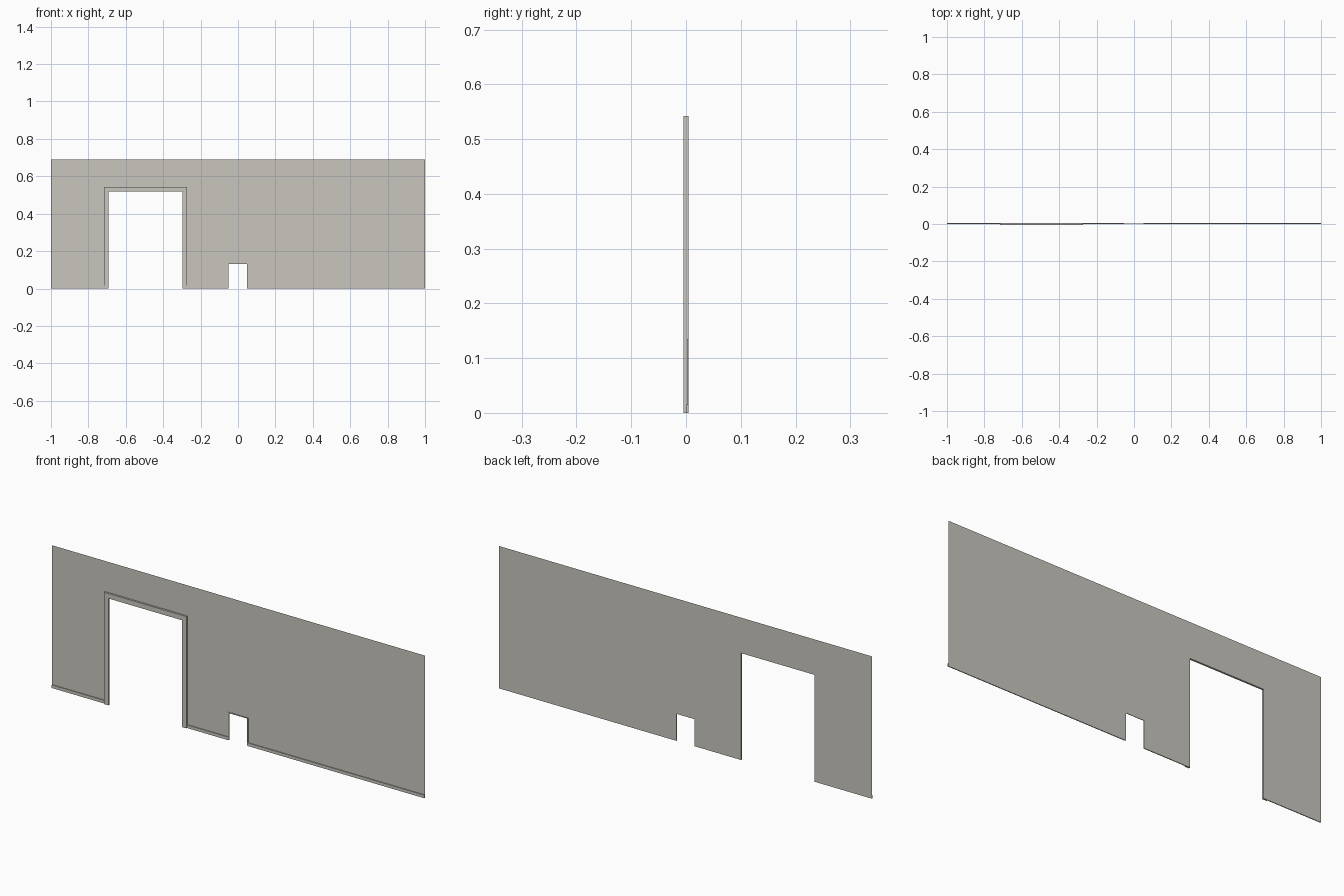
import bpy, bmesh

if "Cube" in bpy.data.objects:
    bpy.data.objects.remove(bpy.data.objects["Cube"])

BACK = 0.0045      # plane of the wall sheet
WALL_TOP = 0.69
DOOR = (-0.692, -0.298, 0.518)    # left, right, top of the openings
HOLE = (-0.05, 0.048, 0.131)

plaster = bpy.data.materials.new("warm grey plaster")
plaster.diffuse_color = (0.584, 0.565, 0.515, 1)
plaster.use_nodes = True
plaster.node_tree.nodes["Principled BSDF"].inputs["Base Color"].default_value = plaster.diffuse_color


def finish(name, bm):
    me = bpy.data.meshes.new(name)
    bm.to_mesh(me)
    bm.free()
    me.materials.append(plaster)
    ob = bpy.data.objects.new(name, me)
    bpy.context.collection.objects.link(ob)
    return ob


def outline_face(bm, outline, y):
    return bm.faces.new([bm.verts.new((x, y, z)) for x, z in outline])


def raised(name, outline, front):
    """Raised moulding: front face and rims, open against the wall."""
    bm = bmesh.new()
    face = outline_face(bm, outline, front)
    ext = bmesh.ops.extrude_edge_only(bm, edges=face.edges[:])
    verts = [v for v in ext["geom"] if isinstance(v, bmesh.types.BMVert)]
    bmesh.ops.translate(bm, verts=verts, vec=(0, BACK - front, 0))
    bmesh.ops.recalc_face_normals(bm, faces=bm.faces[:])
    if face.normal.y > 0:
        bmesh.ops.reverse_faces(bm, faces=bm.faces[:])
    return finish(name, bm)


def notch(opening):
    l, r, t = opening
    return [(l, 0), (l, t), (r, t), (r, 0)]


def surround(opening, w):
    l, r, t = opening
    return [(l - w, 0), (l, 0), (l, t), (r, t), (r, 0),
            (r + w, 0), (r + w, t + w), (l - w, t + w)]


# Wall sheet with two openings along the floor
bm = bmesh.new()
outline_face(bm, [(-1, 0)] + notch(DOOR) + notch(HOLE)
             + [(1, 0), (1, WALL_TOP), (-1, WALL_TOP)], BACK)
finish("wall", bm)

# Door frame and thin trim around the small opening
DOOR_W, HOLE_W = 0.024, 0.004
raised("door_frame", surround(DOOR, DOOR_W), -0.0045)
raised("small_opening_trim", surround(HOLE, HOLE_W), 0.002)

# Baseboards between the openings
spans = [("left", -1, DOOR[0] - DOOR_W),
         ("middle", DOOR[1] + DOOR_W, HOLE[0] - HOLE_W),
         ("right", HOLE[1] + HOLE_W, 1)]
for side, a, b in spans:
    raised("baseboard_" + side, [(a, 0), (b, 0), (b, 0.015), (a, 0.015)], 0.0005)
